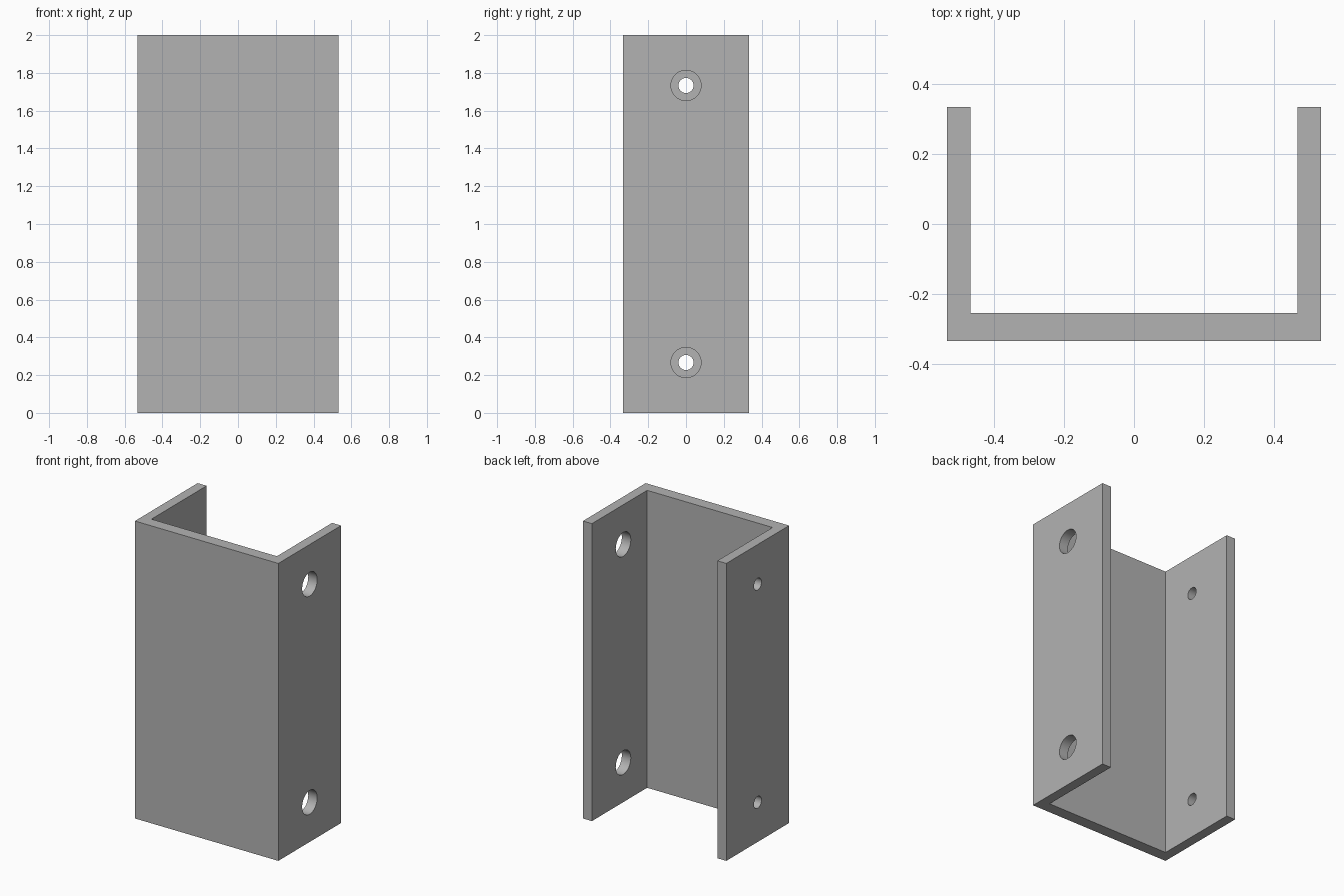
import bpy, bmesh, math

cube = bpy.data.objects.get("Cube")
if cube:
    bpy.data.objects.remove(cube)

UNIT = 2 / 150                      # model proportions are whole units of this
HALF_W, HALF_D, HEIGHT = 40 * UNIT, 25 * UNIT, 2.0
FLANGE, WEB = 5 * UNIT, 6 * UNIT    # wall thicknesses
HOLE_HEIGHTS = (20 * UNIT, 130 * UNIT)

grey = bpy.data.materials.new("plain_grey")
grey.use_nodes = True
colour = (0.45, 0.45, 0.45, 1)
grey.diffuse_color = colour
grey.node_tree.nodes["Principled BSDF"].inputs["Base Color"].default_value = colour

# U-shaped channel: profile extruded upwards
inner_x, inner_y = HALF_W - FLANGE, WEB - HALF_D
half = [(HALF_W, -HALF_D), (HALF_W, HALF_D), (inner_x, HALF_D), (inner_x, inner_y)]
profile = half + [(-x, y) for x, y in reversed(half)]
bm = bmesh.new()
base = bm.faces.new([bm.verts.new((x, y, 0)) for x, y in profile])
top = bmesh.ops.extrude_face_region(bm, geom=[base])["geom"]
bmesh.ops.translate(bm, vec=(0, 0, HEIGHT),
                    verts=[v for v in top if isinstance(v, bmesh.types.BMVert)])
bmesh.ops.recalc_face_normals(bm, faces=bm.faces)
mesh = bpy.data.meshes.new("channel_bracket")
bm.to_mesh(mesh)
bm.free()
mesh.materials.append(grey)
bracket = bpy.data.objects.new("channel_bracket", mesh)
bpy.context.collection.objects.link(bracket)


def drill(name, x, z, radius):
    """Cut a round hole through one flange."""
    bpy.ops.mesh.primitive_cylinder_add(
        vertices=48, radius=radius, depth=FLANGE * 3,
        location=(x, 0, z), rotation=(0, math.pi / 2, 0))
    cutter = bpy.context.object
    cutter.name = name
    cutter.data.materials.append(grey)
    cutter.hide_render = True
    cut = bracket.modifiers.new(name, "BOOLEAN")
    cut.operation, cut.solver, cut.object = "DIFFERENCE", "EXACT", cutter
    bpy.ops.object.select_all(action="DESELECT")
    bracket.select_set(True)
    bpy.context.view_layer.objects.active = bracket
    bpy.ops.object.modifier_apply(modifier=cut.name)
    bpy.data.objects.remove(cutter)


# Wide access holes on the left flange, narrow screw holes on the right
for z in HOLE_HEIGHTS:
    drill("wide_hole_cutter", HALF_W - FLANGE / 2, z, 6 * UNIT)
    drill("narrow_hole_cutter", FLANGE / 2 - HALF_W, z, 3 * UNIT)

bpy.ops.object.shade_smooth_by_angle(angle=math.radians(30))
